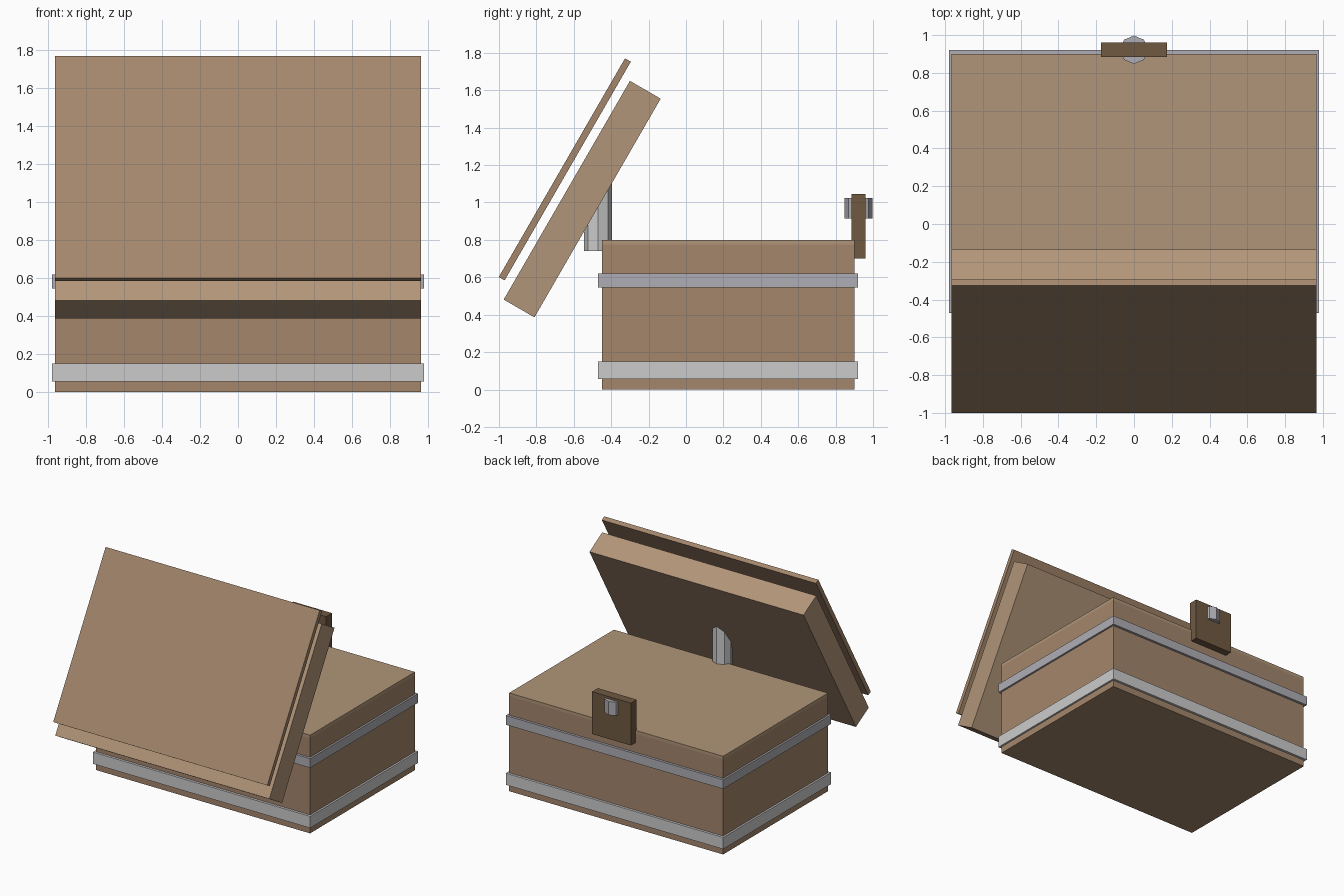
import bpy, math

if "Cube" in bpy.data.objects:
    bpy.data.objects.remove(bpy.data.objects["Cube"])


def material(name, rgb):
    m = bpy.data.materials.new(name)
    m.diffuse_color = (*rgb, 1)
    m.use_nodes = True
    m.node_tree.nodes["Principled BSDF"].inputs["Base Color"].default_value = m.diffuse_color
    return m


WOOD = material("wood", (0.37, 0.24, 0.15))
LIGHT_WOOD = material("light_wood", (0.44, 0.30, 0.19))
DARK_WOOD = material("dark_wood", (0.16, 0.10, 0.055))
LIGHT_METAL = material("light_metal", (0.60, 0.60, 0.60))
METAL = material("metal", (0.42, 0.42, 0.46))


def finish(name, mat):
    ob = bpy.context.object
    ob.name = name
    ob.data.materials.append(mat)
    return ob


def box(name, center, size, mat, tilt=0):
    bpy.ops.mesh.primitive_cube_add(size=1, location=center, rotation=(math.radians(tilt), 0, 0))
    bpy.context.object.scale = size
    return finish(name, mat)


def post(name, y, z0, z1, mat):
    bpy.ops.mesh.primitive_cylinder_add(vertices=8, radius=0.075, depth=z1 - z0,
                                        location=(0, y, (z0 + z1) / 2))
    return finish(name, mat)


WIDTH, DEPTH, MID_Y = 1.93, 1.35, 0.225

# Chest body with its lighter top board
box("body", (0, MID_Y, 0.3875), (WIDTH, DEPTH, 0.775), WOOD)
box("top_board", (0, MID_Y, 0.7875), (WIDTH, DEPTH, 0.025), LIGHT_WOOD)

# Metal bands around the body
for name, z0, z1, mat in (("lower_band", 0.055, 0.15, LIGHT_METAL),
                          ("upper_band", 0.545, 0.62, METAL)):
    box(name, (0, MID_Y, (z0 + z1) / 2), (1.96, 1.39, z1 - z0), mat)

# Open lid and the thin panel floating over it
box("lid", (0, -0.555, 1.018), (WIDTH, DEPTH, 0.19), LIGHT_WOOD, 60)
box("lid_panel", (0, -0.648, 1.177), (WIDTH, DEPTH, 0.036), WOOD, 60)

# Octagonal hinge post, running up into the lid
post("hinge", -0.47, 0.74, 1.14, LIGHT_METAL)

# Latch plate with its octagonal pin
box("latch_plate", (0, 0.9225, 0.8725), (0.35, 0.075, 0.345), DARK_WOOD)
post("latch_pin", 0.9225, 0.915, 1.025, METAL)
